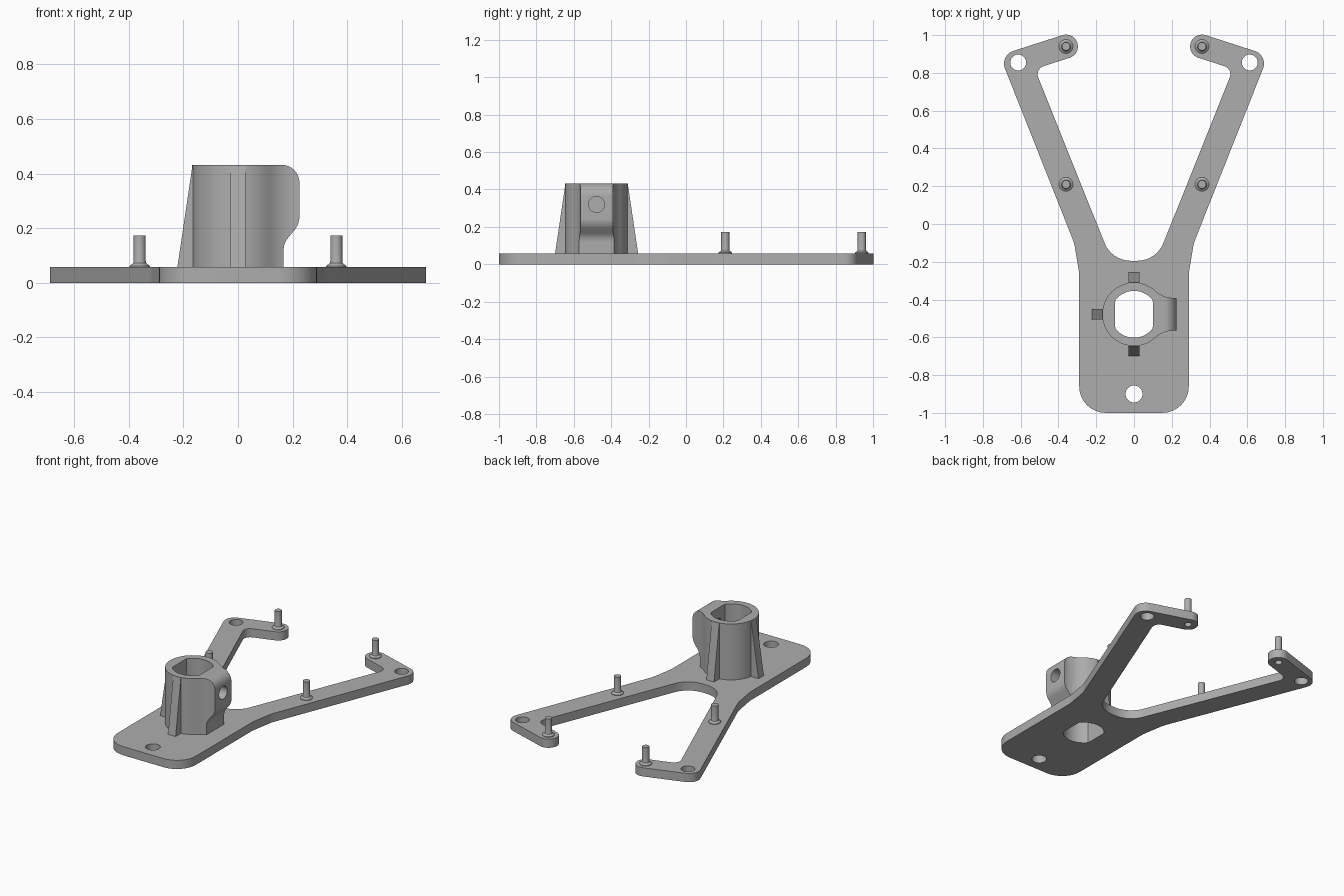
import bpy, bmesh
from math import sin, cos, tan, pi, radians
from mathutils import Vector, Matrix

if "Cube" in bpy.data.objects:
    bpy.data.objects.remove(bpy.data.objects["Cube"])

THICK, TOP = 0.058, 0.432
CENTRE = Vector((0, -0.478, 0))

grey = bpy.data.materials.new("plain grey")
grey.use_nodes = True
GREY = (0.42, 0.42, 0.42, 1)
grey.diffuse_color = GREY
grey.node_tree.nodes["Principled BSDF"].inputs["Base Color"].default_value = GREY


def rounded(corners, steps=8):
    """Outline through (x, y, radius) corners, each replaced by a tangent arc."""
    out, n = [], len(corners)
    for i, (x, y, r) in enumerate(corners):
        p = Vector((x, y))
        if r == 0:
            out.append(p)
            continue
        a = (Vector(corners[i - 1][:2]) - p).normalized()
        b = (Vector(corners[(i + 1) % n][:2]) - p).normalized()
        half = a.angle(b) / 2
        mid = p + (a + b).normalized() * r / sin(half)
        start = p + a * r / tan(half) - mid
        end = p + b * r / tan(half) - mid
        turn = start.angle_signed(end)
        for k in range(steps + 1):
            t = -turn * k / steps
            out.append(mid + Matrix.Rotation(t, 2) @ start)
    return out


def circle(r, steps=40):
    return [Vector((r * cos(2 * pi * k / steps), r * sin(2 * pi * k / steps)))
            for k in range(steps)]


def prism(name, outline, low, high, matrix=Matrix()):
    """Extrude a flat outline along its local z, then place it."""
    bm = bmesh.new()
    face = bm.faces.new([bm.verts.new((p[0], p[1], low)) for p in outline])
    new = bmesh.ops.extrude_face_region(bm, geom=[face])["geom"]
    bmesh.ops.translate(bm, vec=(0, 0, high - low),
                        verts=[v for v in new if isinstance(v, bmesh.types.BMVert)])
    bm.transform(matrix)
    bmesh.ops.recalc_face_normals(bm, faces=bm.faces)
    return finish(name, bm)


def finish(name, bm):
    mesh = bpy.data.meshes.new(name)
    bm.to_mesh(mesh)
    bm.free()
    mesh.materials.append(grey)
    ob = bpy.data.objects.new(name, mesh)
    bpy.context.collection.objects.link(ob)
    return ob


def select(ob):
    bpy.ops.object.select_all(action="DESELECT")
    ob.select_set(True)
    bpy.context.view_layer.objects.active = ob


def combine(ob, tool, operation="DIFFERENCE"):
    """Apply a boolean and discard the tool."""
    mod = ob.modifiers.new("cut", "BOOLEAN")
    mod.operation, mod.solver, mod.object = operation, "EXACT", tool
    select(ob)
    bpy.ops.object.modifier_apply(modifier=mod.name)
    bpy.data.objects.remove(tool)


def smooth(ob):
    select(ob)
    bpy.ops.object.shade_smooth_by_angle(angle=radians(28))


def at(x, y, z=0):
    return Matrix.Translation((x, y, z))


# Base plate: a rounded foot with two hooked arms
half = [(0.29, -1, 0.14), (0.29, -0.26, 0.25), (0.317, -0.1, 0.25),
        (0.711, 0.893, 0.07), (0.319, 1.019, 0.0625), (0.281, 0.899, 0.0625),
        (0.525, 0.821, 0.045), (0.118, -0.195, 0.15)]
corners = half + [(-x, y, r) for x, y, r in reversed(half)]
plate = prism("base_plate", rounded(corners), 0, THICK)

# Mounting holes, and small blind holes under the tip pins
for x, y, r, depth in [(0, -0.9, 0.045, 0.2), (0.613, 0.855, 0.042, 0.2),
                       (-0.613, 0.855, 0.042, 0.2), (0.36, 0.94, 0.022, 0.05),
                       (-0.36, 0.94, 0.022, 0.05)]:
    combine(plate, prism("hole", circle(r), -0.1, depth, at(x, y)))

# Socket: round tube with a clamp lug blended into its +x side
ANGLE = radians(47)
tube = [Vector((0.168 * cos(a), 0.168 * sin(a))) for a in
        [ANGLE + (2 * pi - 2 * ANGLE) * k / 36 for k in range(37)]]
p0, p1, p2 = tube[0], Vector((0.165, 0.078)), Vector((0.24, 0.088))
blend = [p0 * (1 - t) ** 2 + p1 * 2 * t * (1 - t) + p2 * t * t
         for t in [k / 8 for k in range(1, 9)]]
footprint = tube + [Vector((p.x, -p.y)) for p in blend] + blend[::-1]
socket = prism("socket", footprint, 0.04, TOP, Matrix.Translation(CENTRE))

# Side profile of the socket, with the lug overhanging
upright = Matrix.Rotation(radians(90), 4, "X")
profile = rounded([(-0.3, 0, 0), (0.167, 0, 0), (0.167, 0.145, 0.07),
                   (0.225, 0.215, 0.08), (0.225, TOP, 0.065), (-0.3, TOP, 0)])
combine(socket, prism("side_profile", profile, -0.3, 0.3,
                      Matrix.Translation(CENTRE) @ upright), "INTERSECT")

# Bore with two flats, through socket and plate
bore = [(max(-0.1, min(0.1, p.x)), p.y) for p in circle(0.124, 48)]
for ob in (plate, socket):
    combine(ob, prism("bore", bore, -0.1, 0.6, Matrix.Translation(CENTRE)))

# Clamp screw hole through the lug
sideways = Matrix.Rotation(radians(90), 4, "Y")
combine(socket, prism("screw_hole", circle(0.043, 32), 0.05, 0.4,
                      at(0, CENTRE.y, 0.32) @ sideways))
smooth(plate)
smooth(socket)

# Tapered ribs on the three sides without the lug
for name, turn in [("back_rib", 90), ("right_rib", 180), ("front_rib", 270)]:
    place = Matrix.Translation(CENTRE) @ Matrix.Rotation(radians(turn), 4, "Z")
    prism(name, [(0.145, 0.04), (0.224, 0.04), (0.222, THICK), (0.167, TOP - 0.003),
                 (0.145, TOP - 0.003)], -0.028, 0.028, place @ upright)

# Standoff pins with a flared collar
steps = 32
for side, x in (("left", 0.36), ("right", -0.36)):
    for place, y in (("tip", 0.94), ("arm", 0.21)):
        bm = bmesh.new()
        rings = []
        for r, z in [(0.037, 0.052), (0.037, 0.062), (0.024, 0.072),
                     (0.022, 0.08), (0.022, 0.174)]:
            rings.append([bm.verts.new((x + p.x, y + p.y, z)) for p in circle(r, steps)])
        for a, b in zip(rings, rings[1:]):
            for k in range(steps):
                j = (k + 1) % steps
                bm.faces.new((a[k], a[j], b[j], b[k]))
        bm.faces.new(rings[-1])
        bm.faces.new(rings[0][::-1])
        smooth(finish(f"{side}_{place}_pin", bm))
